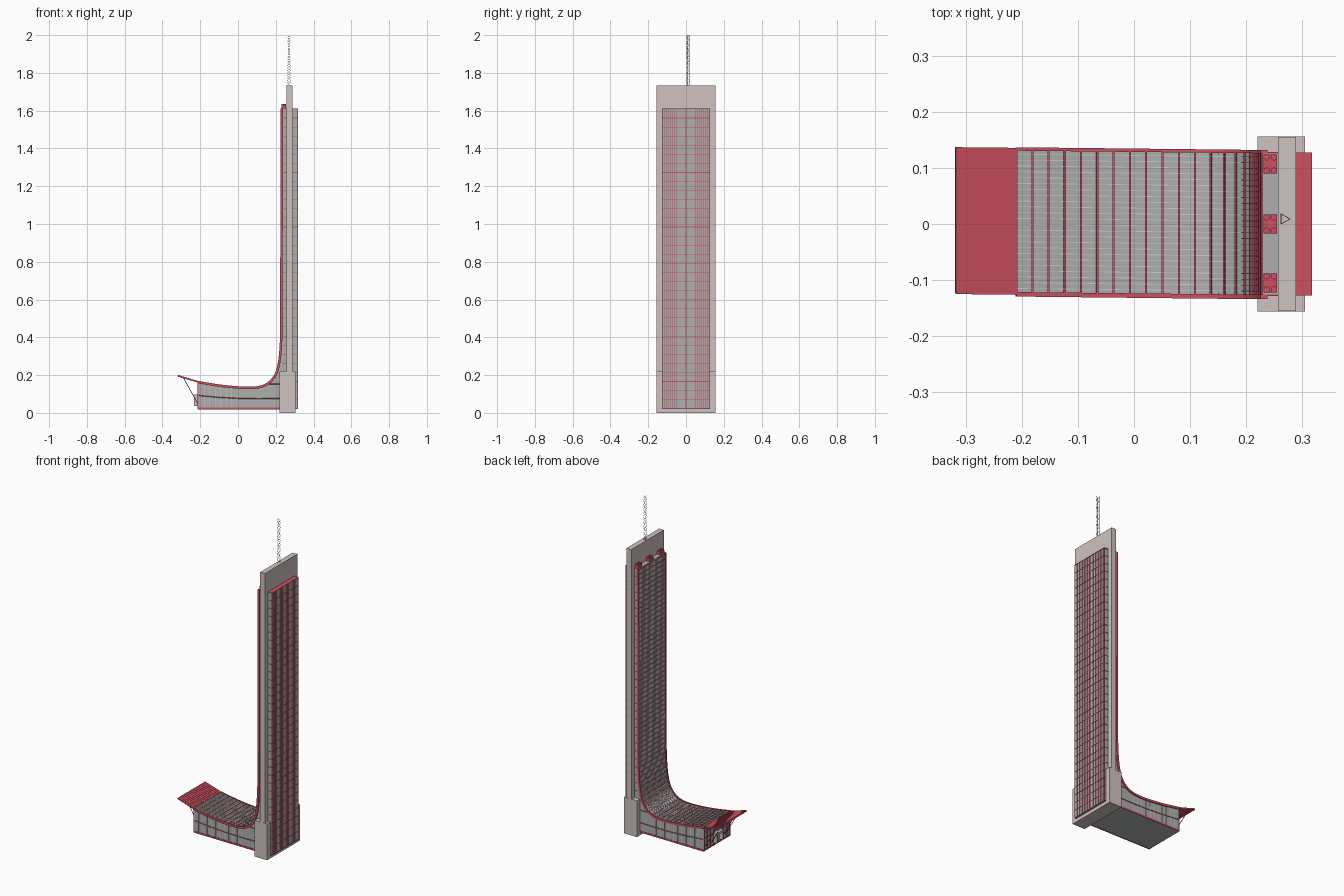
import bpy, bmesh, math
from mathutils import Vector

if "Cube" in bpy.data.objects:
    bpy.data.objects.remove(bpy.data.objects["Cube"])


def mat(name, rgb):
    m = bpy.data.materials.new(name)
    m.diffuse_color = (*rgb, 1)
    m.use_nodes = True
    m.node_tree.nodes["Principled BSDF"].inputs["Base Color"].default_value = m.diffuse_color
    return m


RED = mat("red_frame", (0.62, 0.08, 0.12))
BEIGE = mat("pale_stone", (0.62, 0.55, 0.53))
GLASS = mat("grey_glass", (0.42, 0.43, 0.43))


def finish(bm, name, material=None):
    # the low wing is turned very slightly against the tower
    for v in bm.verts:
        if v.co.x < 0.22:
            v.co.y -= 0.011 * (v.co.x - 0.22)
    bmesh.ops.recalc_face_normals(bm, faces=bm.faces)
    me = bpy.data.meshes.new(name)
    bm.to_mesh(me)
    bm.free()
    ob = bpy.data.objects.new(name, me)
    bpy.context.collection.objects.link(ob)
    if material:
        me.materials.append(material)
    return ob


def box(bm, x0, x1, y0, y1, z0, z1):
    vs = bmesh.ops.create_cube(bm, size=1)["verts"]
    for v in vs:
        v.co = Vector((x1 if v.co.x > 0 else x0, y1 if v.co.y > 0 else y0, z1 if v.co.z > 0 else z0))


def bar(bm, a, b, t, sides=4):
    a, b = Vector(a), Vector(b)
    d = b - a
    vs = bmesh.ops.create_cone(bm, segments=sides, radius1=t, radius2=t, depth=d.length, cap_ends=True)["verts"]
    q = d.to_track_quat('Z', 'Y')
    for v in vs:
        v.co = q @ v.co + (a + b) / 2


def prism(bm, pts, y0, y1):
    # closed x-z outline pulled across y
    A = [bm.verts.new((x, y0, z)) for x, z in pts]
    B = [bm.verts.new((x, y1, z)) for x, z in pts]
    n = len(pts)
    bm.faces.new(A)
    bm.faces.new(B[::-1])
    for i in range(n):
        bm.faces.new((A[i], A[(i + 1) % n], B[(i + 1) % n], B[i]))


def smooth(p, n=4):
    out = []
    for i in range(len(p) - 1):
        a, b, c, d = (Vector(p[max(0, min(len(p) - 1, i + k))]) for k in (-1, 0, 1, 2))
        for s in range(n):
            t = s / n
            out.append(0.5 * (2 * b + (c - a) * t + (2 * a - 5 * b + 4 * c - d) * t * t + (3 * b - a - 3 * c + d) * t ** 3))
    return out + [Vector(p[-1])]


def normal(curve, i):
    d = (curve[min(i + 1, len(curve) - 1)] - curve[max(i - 1, 0)]).normalized()
    return Vector((-d.y, d.x))


def strip(bm, curve, y0, y1, lo, hi):
    # band that follows the sweep, between two offsets from it
    top = [c + normal(curve, i) * hi for i, c in enumerate(curve)]
    bot = [c + normal(curve, i) * lo for i, c in enumerate(curve)]
    prism(bm, top + bot[::-1], y0, y1)


# sweep of the roof as it rises into the tower face
bend = smooth([(-0.21, 0.165), (-0.1, 0.147), (0, 0.137), (0.06, 0.135), (0.11, 0.139), (0.15, 0.153),
               (0.185, 0.185), (0.207, 0.23), (0.221, 0.31), (0.227, 0.42)])
sweep = bend + [Vector((0.229, 1.612))]
canopy = [Vector((-0.318, 0.197)), Vector((-0.265, 0.181)), Vector((-0.21, 0.165))]
W = 0.13


def roof_z(x):
    for a, b in zip(bend, bend[1:]):
        if a.x <= x <= b.x:
            return a.y + (b.y - a.y) * (x - a.x) / (b.x - a.x)
    return bend[-1].y


# stone core and base
bm = bmesh.new()
box(bm, 0.257, 0.289, -0.155, 0.155, 0, 1.733)
finish(bm, "tower_core", BEIGE)
bm = bmesh.new()
box(bm, 0.22, 0.305, -0.156, 0.156, 0, 0.22)
finish(bm, "core_base", BEIGE)

# glass volumes
bm = bmesh.new()
prism(bm, [(p.x, p.y) for p in sweep] + [(0.258, 1.612), (0.258, 0.02), (-0.21, 0.02)], -0.126, 0.126)
finish(bm, "front_glass_and_wing", GLASS)
bm = bmesh.new()
box(bm, 0.287, 0.315, -0.125, 0.125, 0.02, 1.61)
finish(bm, "rear_glass", GLASS)

# red edge beams and canopy
bm = bmesh.new()
for s in (-1, 1):
    strip(bm, sweep, s * W - 0.004, s * W + 0.004 * (s < 0) + 0.002 * (s > 0), -0.009, 0.004)
finish(bm, "sweep_edge_beams", RED)
bm = bmesh.new()
strip(bm, canopy, -W, W + 0.001, -0.005, 0.002)
finish(bm, "canopy", RED)
bm = bmesh.new()
for i in range(17):
    y = -W + 2 * W * i / 16
    strip(bm, canopy, y - 0.0008, y + 0.0008, 0.002, 0.0035)
finish(bm, "canopy_seams", RED)

# lengthwise mullions and cross ribs over the sweep
bm = bmesh.new()
for i in range(1, 25):
    y = -W + 2 * W * i / 25
    strip(bm, sweep, y - 0.0006, y + 0.0006, -0.001, 0.0015)
finish(bm, "sweep_mullions")
bm = bmesh.new()
gap = 0.0
for a, b in zip(sweep, sweep[1:]):
    d = b - a
    L = d.length
    u = d / L
    n = Vector((-u.y, u.x))
    s = gap
    while s < L:
        c = a + u * s
        quad = [c - u * 0.0018 + n * 0.003, c + u * 0.0018 + n * 0.003,
                c + u * 0.0018 - n * 0.001, c - u * 0.0018 - n * 0.001]
        prism(bm, quad, -W, W)
        s += 0.0292
    gap = s - L
finish(bm, "sweep_ribs", RED)

# floor bands of the tower, front and rear
bm = bmesh.new()
for i in range(34):
    z = 0.022 + i * 0.0481
    box(bm, 0.289, 0.317, -0.127, 0.127, z - 0.0015, z + 0.0015)
    if z > 0.25:
        box(bm, 0.232, 0.257, -0.128, 0.128, z - 0.0015, z + 0.0015)
finish(bm, "floor_bands", RED)
bm = bmesh.new()
for i in range(25):
    y = -0.125 + 0.25 * i / 24
    t = 0.0016 if i in (0, 12, 24) else 0.0006
    box(bm, 0.314, 0.3165, y - t, y + t, 0.02, 1.61)
finish(bm, "rear_mullions", RED)

# wing sides: posts, middle rail, base rail
posts, rails = bmesh.new(), bmesh.new()
for s in (-1, 1):
    y = s * 0.1265
    for i in range(12):
        x = -0.208 + i * 0.029
        box(posts, x - 0.001, x + 0.001, y - 0.0015, y + 0.0015, 0.02, roof_z(x))
    mid = [(-0.21, 0.092), (-0.1, 0.082), (0, 0.077), (0.11, 0.075), (0.22, 0.077)]
    for (xa, za), (xb, zb) in zip(mid, mid[1:]):
        bar(rails, (xa, y, za), (xb, y, zb), 0.0022)
    bar(rails, (0.15, y, 0.153), (0.22, y, 0.153), 0.0018)
    box(rails, -0.212, 0.22, y - 0.002, y + 0.002, 0.018, 0.028)
finish(posts, "wing_side_posts")
finish(rails, "wing_side_rails", RED)

# entrance end: frames, porch and canopy struts
bm = bmesh.new()
for i in range(9):
    y = -0.124 + 0.031 * i
    box(bm, -0.214, -0.209, y - 0.002, y + 0.002, 0.02, 0.164)
for z in (0.023, 0.095, 0.13):
    box(bm, -0.213, -0.209, -0.126, 0.126, z - 0.003, z + 0.003)
finish(bm, "entrance_frames", RED)
bm = bmesh.new()
box(bm, -0.234, -0.209, -0.033, 0.033, 0.085, 0.098)
for s in (-1, 1):
    box(bm, -0.234, -0.209, s * 0.029 - 0.004, s * 0.029 + 0.004, 0.037, 0.085)
finish(bm, "entrance_porch", BEIGE)
bm = bmesh.new()
for y in (0.108, 0.05, -0.06, -0.085):
    bar(bm, (-0.29, y, 0.187), (-0.21, y, 0.045), 0.0018, 6)
finish(bm, "canopy_struts", RED)

# rooftop units in front of the core
units, pipes = bmesh.new(), bmesh.new()
for y in (-0.105, 0, 0.107):
    box(units, 0.231, 0.255, y - 0.017, y + 0.017, 1.61, 1.63)
    for x in (0.2365, 0.2495):
        for dy in (-0.012, 0.012):
            bar(pipes, (x, y + dy, 1.61), (x, y + dy, 1.636), 0.0058, 12)
finish(units, "rooftop_units", RED)
finish(pipes, "rooftop_vents", RED)

# triangular lattice mast
bm = bmesh.new()
legs = [(0.262, 0.018), (0.262, 0.0), (0.278, 0.009)]
for x, y in legs:
    bar(bm, (x, y, 1.733), (x, y, 2.0), 0.0009)
n = 20
for k in range(n):
    z0, z1 = 1.733 + 0.267 * k / n, 1.733 + 0.267 * (k + 1) / n
    for i in range(3):
        a, b = legs[i], legs[(i + 1) % 3]
        if k % 2:
            a, b = b, a
        bar(bm, (*a, z0), (*b, min(z1, 1.9985)), 0.0007)
finish(bm, "lattice_mast")
